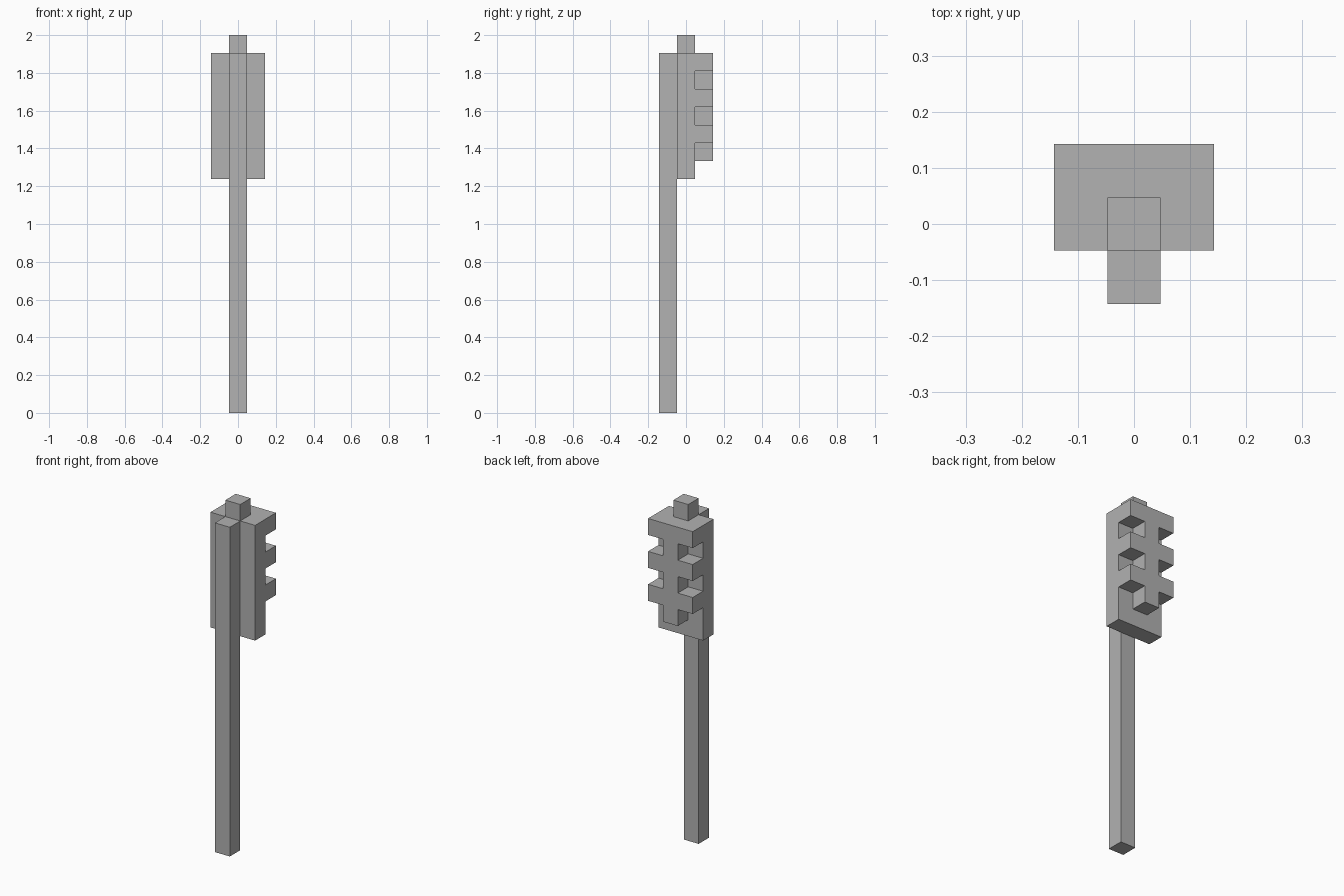
import bpy
import bmesh
from mathutils import Matrix, Vector

default = bpy.data.objects.get("Cube")
if default:
    bpy.data.objects.remove(default, do_unlink=True)

U = 2 / 21  # one block; the model is 21 blocks tall

grey = bpy.data.materials.new("plain grey")
grey.use_nodes = True
colour = (0.445, 0.445, 0.445, 1)
grey.diffuse_color = colour
grey.node_tree.nodes["Principled BSDF"].inputs["Base Color"].default_value = colour


def block(name, width, row, bottom, top):
    """Box centred on x, one block deep in the given y row, measured in blocks."""
    size = Vector((width, 1, top - bottom)) * U
    centre = Vector((0, row, (bottom + top) / 2)) * U
    bm = bmesh.new()
    bmesh.ops.create_cube(bm, size=1, matrix=Matrix.LocRotScale(centre, None, size))
    mesh = bpy.data.meshes.new(name)
    bm.to_mesh(mesh)
    bm.free()
    mesh.materials.append(grey)
    obj = bpy.data.objects.new(name, mesh)
    bpy.context.collection.objects.link(obj)
    return obj


# Post and main housing
block("post", 1, -1, 0, 20)
block("housing", 3, 0, 13, 20)
block("top_cap", 1, 0, 20, 21)

# Central rib on the back, crossed by three hoods
hood_levels = (15, 17, 19)
for i, level in enumerate(hood_levels):
    block(f"hood_{i + 1}", 3, 1, level, level + 1)
    block(f"rib_{i + 1}", 1, 1, level - 1, level)
